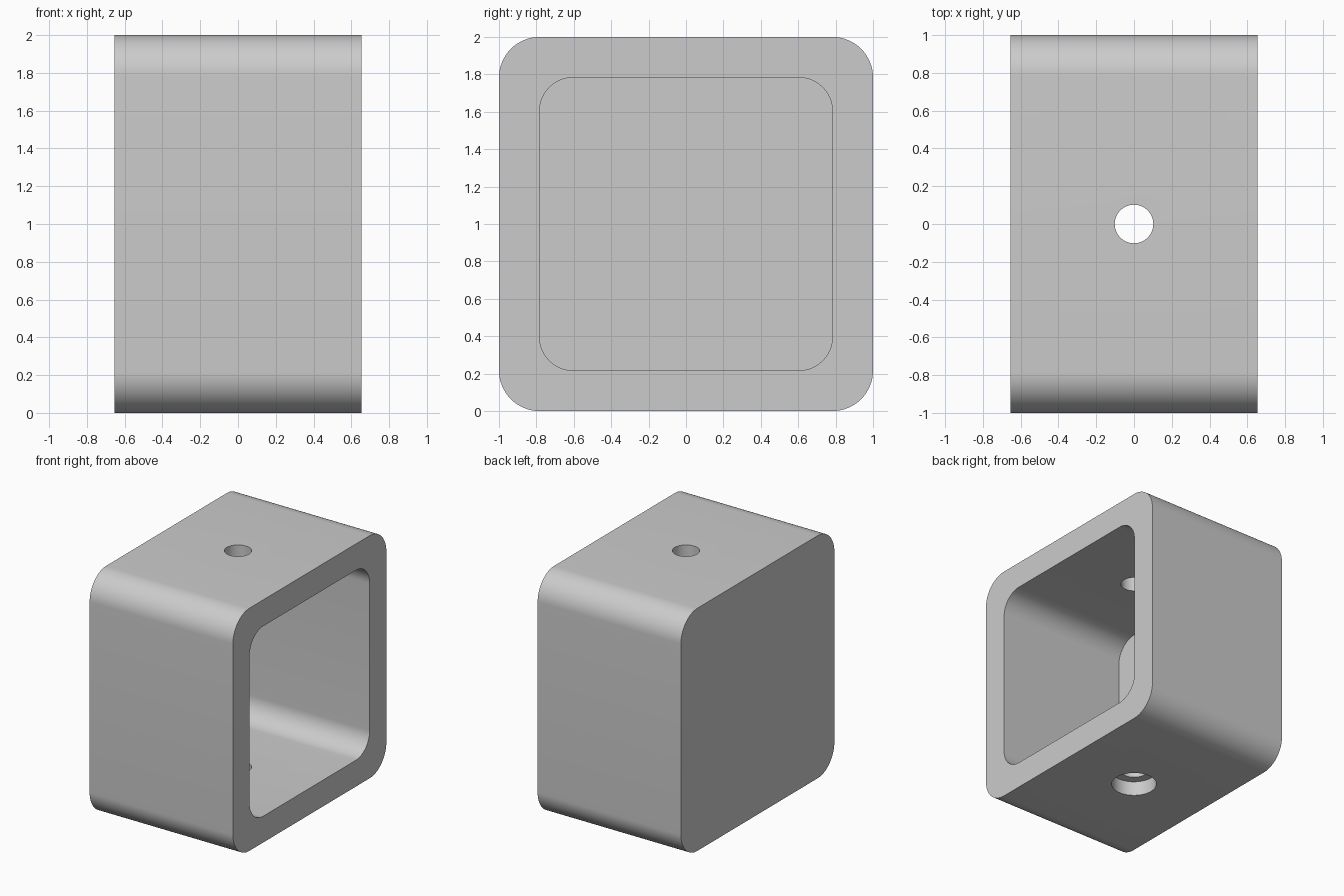
import bpy
import bmesh
import math
from mathutils import Matrix

if "Cube" in bpy.data.objects:
    bpy.data.objects.remove(bpy.data.objects["Cube"])

HALF_WIDTH = 0.653
WALL = 0.217
BACK_X = -0.505

grey = bpy.data.materials.new("plain grey")
grey.use_nodes = True
colour = (0.6, 0.6, 0.6, 1)
grey.diffuse_color = colour
grey.node_tree.nodes["Principled BSDF"].inputs["Base Color"].default_value = colour


def to_object(name, bm):
    mesh = bpy.data.meshes.new(name)
    bm.to_mesh(mesh)
    bm.free()
    mesh.materials.append(grey)
    obj = bpy.data.objects.new(name, mesh)
    bpy.context.collection.objects.link(obj)
    return obj


def rounded_block(name, x0, x1, half, radius):
    """Square block with its four edges along x rounded."""
    bm = bmesh.new()
    bmesh.ops.create_cube(bm, size=1)
    bmesh.ops.scale(bm, vec=(x1 - x0, 2 * half, 2 * half), verts=bm.verts)
    bmesh.ops.translate(bm, vec=((x0 + x1) / 2, 0, 1), verts=bm.verts)
    long_edges = [e for e in bm.edges
                  if abs(e.verts[0].co.x - e.verts[1].co.x) > 0.1]
    bmesh.ops.bevel(bm, geom=long_edges, offset=radius, segments=16,
                    profile=0.5, affect='EDGES')
    return to_object(name, bm)


def upright_cylinder(name, radius, z0, z1):
    bm = bmesh.new()
    bmesh.ops.create_cone(bm, cap_ends=True, segments=64, radius1=radius,
                          radius2=radius, depth=z1 - z0,
                          matrix=Matrix.Translation((0, 0, (z0 + z1) / 2)))
    return to_object(name, bm)


def cut(body, cutter):
    cutter.hide_render = True
    mod = body.modifiers.new(cutter.name, 'BOOLEAN')
    mod.operation = 'DIFFERENCE'
    mod.solver = 'EXACT'
    mod.object = cutter
    bpy.ops.object.modifier_apply(modifier=mod.name)
    bpy.data.objects.remove(cutter)


# Rounded housing, closed on one side
housing = rounded_block("housing", -HALF_WIDTH, HALF_WIDTH, 1, 0.217)
bpy.context.view_layer.objects.active = housing
housing.select_set(True)

# Open cavity, hole through top and bottom, wider recess underneath
cut(housing, rounded_block("cavity", BACK_X, 1, 1 - WALL, 0.18))
cut(housing, upright_cylinder("screw_hole", 0.102, -0.2, 2.2))
cut(housing, upright_cylinder("screw_recess", 0.173, -0.2, 0.12))

bpy.ops.object.shade_smooth_by_angle(angle=math.radians(30))
